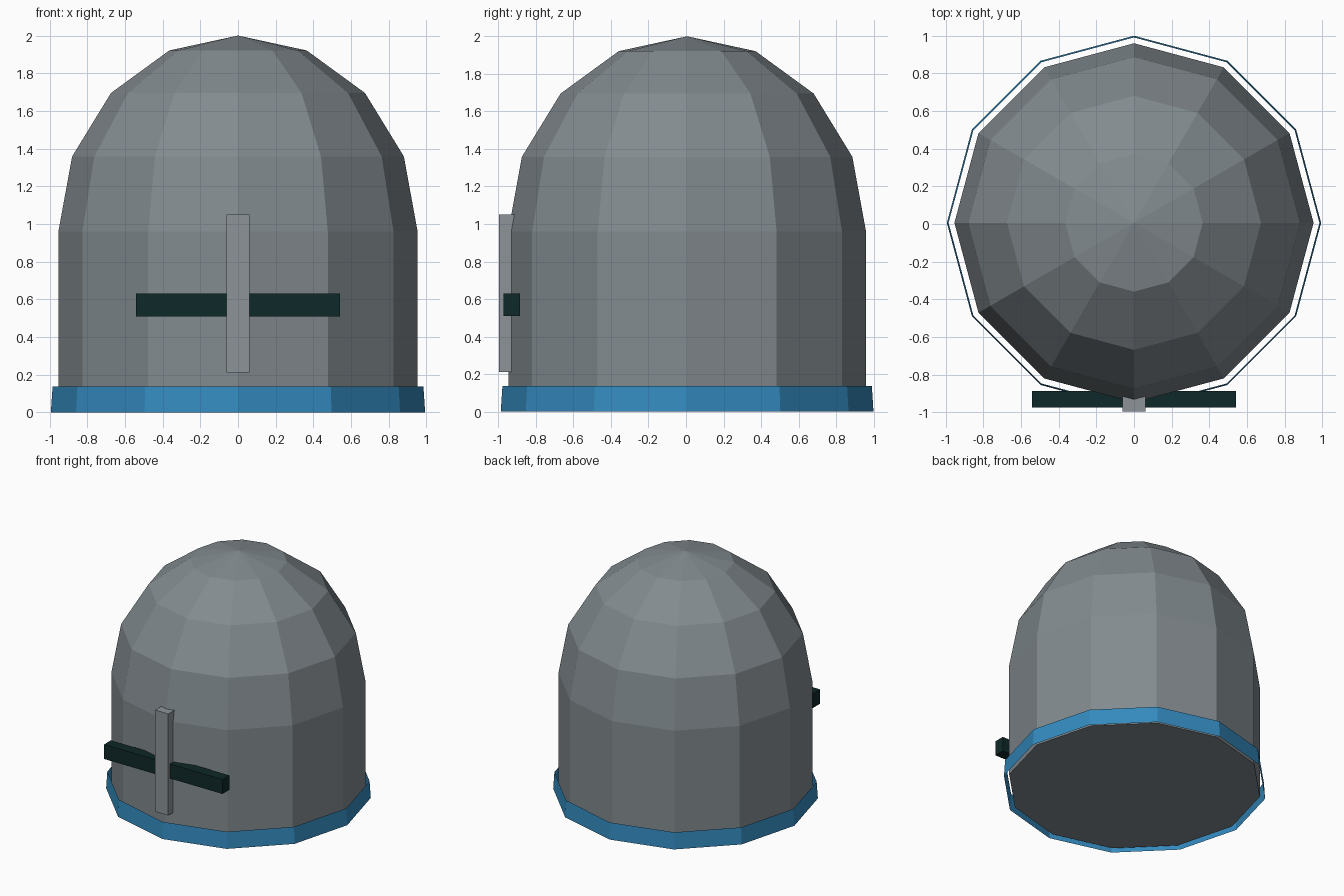
import bpy, bmesh, math

if "Cube" in bpy.data.objects:
    bpy.data.objects.remove(bpy.data.objects["Cube"])

def material(name, rgb):
    m = bpy.data.materials.new(name)
    m.diffuse_color = (*rgb, 1)
    m.use_nodes = True
    m.node_tree.nodes["Principled BSDF"].inputs["Base Color"].default_value = m.diffuse_color
    return m

STEEL = material("steel grey", (0.225, 0.258, 0.277))
LIGHT = material("light steel", (0.262, 0.296, 0.315))
BLUE = material("blue", (0.034, 0.255, 0.52))
DARK = material("dark slit", (0.0048, 0.021, 0.021))
SIDES, CY = 12, 0.006

def finish(bm, name, mat):
    me = bpy.data.meshes.new(name)
    bm.to_mesh(me)
    bm.free()
    ob = bpy.data.objects.new(name, me)
    me.materials.append(mat)
    bpy.context.collection.objects.link(ob)

def lathe(name, profile, mat, closed):
    """Stack of 12-sided rings; closed adds a floor and a tip fan."""
    bm = bmesh.new()
    rings = [[bm.verts.new((r * math.cos(math.tau * i / SIDES),
                            CY + r * math.sin(math.tau * i / SIDES), z))
              for i in range(SIDES)] for r, z in profile]
    for a, b in zip(rings, rings[1:]):
        for i in range(SIDES):
            j = (i + 1) % SIDES
            bm.faces.new((a[i], a[j], b[j], b[i]))
    if closed:
        bm.faces.new(rings[0][::-1])
        tip = bm.verts.new((0, CY, 2.0))
        for i in range(SIDES):
            bm.faces.new((rings[-1][i], rings[-1][(i + 1) % SIDES], tip))
    finish(bm, name, mat)

def box(name, lo, hi, mat):
    bm = bmesh.new()
    bmesh.ops.create_cube(bm, size=1)
    for v in bm.verts:
        v.co = [(l + h) / 2 + c * (h - l) for c, l, h in zip(v.co, lo, hi)]
    finish(bm, name, mat)

# Helmet shell: straight wall with a hemispherical crown
R, Z0 = 0.953, 0.96
crown = [(R * math.cos(math.radians(a)), Z0 + 1.04 * math.sin(math.radians(a)))
         for a in (0, 22.5, 45, 67.5)]
lathe("helmet_shell", [(R, 0.015)] + crown, STEEL, True)

# Open rim band around the base
lathe("rim_band", [(0.993, 0.0), (0.984, 0.137)], BLUE, False)

# Eye slit and nose guard
box("eye_slit", (-0.54, -0.973, 0.51), (0.54, -0.885, 0.63), DARK)
box("nose_guard", (-0.06, -0.995, 0.212), (0.06, -0.89, 1.05), LIGHT)
